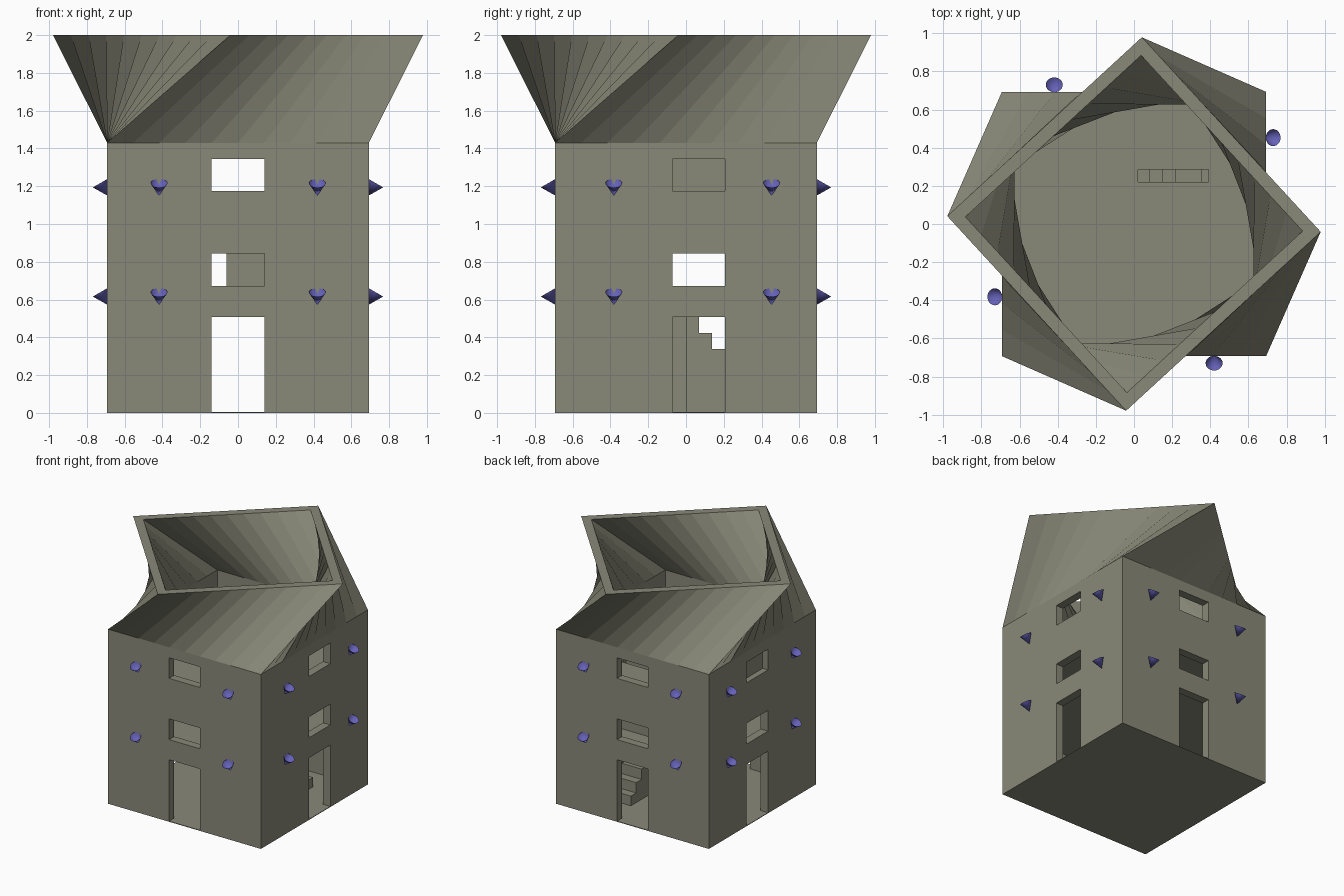
import bpy, bmesh, math
from mathutils import Matrix, Vector

if "Cube" in bpy.data.objects:
    bpy.data.objects.remove(bpy.data.objects["Cube"])

HALF, INNER = 0.693, 0.626      # outer and inner half width
EAVES, TOP = 1.43, 2.0
TWIST = math.radians(42.6)
SEGS = 10                       # strips per side of the twisted crown


def material(name, rgb):
    m = bpy.data.materials.new(name)
    m.diffuse_color = (*rgb, 1)
    m.use_nodes = True
    m.node_tree.nodes["Principled BSDF"].inputs["Base Color"].default_value = m.diffuse_color
    return m


STONE = material("grey_stone", (0.25, 0.25, 0.19))
PURPLE = material("purple_lamp", (0.13, 0.12, 0.48))


def add_object(name, bm, mat):
    bmesh.ops.recalc_face_normals(bm, faces=bm.faces)
    me = bpy.data.meshes.new(name)
    bm.to_mesh(me)
    bm.free()
    me.materials.append(mat)
    ob = bpy.data.objects.new(name, me)
    bpy.context.collection.objects.link(ob)
    return ob


def box(name, x, y, z, mat=STONE):
    bm = bmesh.new()
    size = [b - a for a, b in (x, y, z)]
    mid = [(a + b) / 2 for a, b in (x, y, z)]
    bmesh.ops.create_cube(bm, size=1, matrix=Matrix.Translation(mid) @ Matrix.Diagonal((*size, 1)))
    return add_object(name, bm, mat)


def cut(ob, x, y, z):
    cutter = box("cutter", x, y, z)
    cutter.hide_render = True
    mod = ob.modifiers.new("cut", "BOOLEAN")
    mod.operation, mod.solver, mod.object = "DIFFERENCE", "EXACT", cutter
    bpy.context.view_layer.objects.active = ob
    bpy.ops.object.modifier_apply(modifier=mod.name)
    bpy.data.objects.remove(cutter)


# Tower walls: hollow box with doors and two rows of windows cut right through
walls = box("tower_walls", (-HALF, HALF), (-HALF, HALF), (0, EAVES))
cut(walls, (-INNER, INNER), (-INNER, INNER), (0.005, 1.6))
for z in ((0.005, 0.508), (0.673, 0.843), (1.175, 1.344)):
    cut(walls, (-0.14, 0.14), (-1, 1), z)
    cut(walls, (-1, 1), (-0.072, 0.206), z)

# Blind panel closing the upper left window
box("blind_window_panel", (-0.645, -0.627), (-0.072, 0.206), (1.175, 1.344))

# Floors, the upper one with a narrow stair slot
box("middle_floor", (-0.63, 0.63), (-0.63, 0.63), (0.515, 0.59))
upper = box("upper_floor", (-0.63, 0.63), (-0.63, 0.63), (1.01, 1.09))
cut(upper, (0.02, 0.39), (0.22, 0.285), (0.9, 1.2))


# Stairs: joined step blocks
def steps(name, boxes):
    bm = bmesh.new()
    for x, y, z in boxes:
        size = [b - a for a, b in (x, y, z)]
        mid = [(a + b) / 2 for a, b in (x, y, z)]
        bmesh.ops.create_cube(bm, size=1, matrix=Matrix.Translation(mid) @ Matrix.Diagonal((*size, 1)))
    return add_object(name, bm, STONE)


R, D = 0.0845, 0.069            # riser and tread
steps("lower_stairs", [((0.21, 0.39), (D * (5 - i), D * (6 - i)), (0.005, R * (i + 1)))
                       for i in range(6)])
box("stair_landing", (0.21, 0.36), (-0.14, 0), (0.005, 0.515))
steps("upper_stairs", [((-0.06 + D * i, -0.06 + D * (i + 1)), (0.215, 0.37),
                        (0.59, min(0.85 + 0.04 * i, 1.005))) for i in range(6)])


# Twisted crown: straight ruled strips from the eaves square to the turned square
def square_ring(bm, half, z, angle):
    corners = [Vector((half * sx, half * sy, z)) for sx, sy in ((-1, -1), (1, -1), (1, 1), (-1, 1))]
    rot = Matrix.Rotation(angle, 3, "Z")
    return [bm.verts.new(rot @ corners[i].lerp(corners[(i + 1) % 4], k / SEGS))
            for i in range(4) for k in range(SEGS)]


bm = bmesh.new()
rings = [square_ring(bm, HALF, EAVES, 0), square_ring(bm, HALF, TOP, TWIST),
         square_ring(bm, INNER, TOP, TWIST), square_ring(bm, INNER, EAVES, 0)]
n = 4 * SEGS
for a, b in zip(rings, rings[1:] + rings[:1]):
    for i in range(n):
        j = (i + 1) % n
        bm.faces.new((a[i], a[j], b[j], b[i]))
add_object("twisted_crown", bm, STONE)


# Wall lamps: hollow cones, point down, leaning out from the wall
def lamp(name, x, y, z, turn):
    bm = bmesh.new()
    count, radius, depth = 24, 0.0445, 0.075
    ring = [bm.verts.new((radius * math.cos(2 * math.pi * i / count),
                          radius * math.sin(2 * math.pi * i / count), 0)) for i in range(count)]
    for tip_z in (-depth, -depth + 0.006):
        tip = bm.verts.new((0, 0, tip_z))
        for i in range(count):
            bm.faces.new((ring[i], ring[(i + 1) % count], tip))
    m = (Matrix.Translation((x, y, z)) @ Matrix.Rotation(turn, 4, "Z")
         @ Matrix.Rotation(math.radians(30), 4, "X"))
    bm.transform(m)
    ob = add_object(name, bm, PURPLE)
    for p in ob.data.polygons:
        p.use_smooth = True
    bpy.ops.object.select_all(action="DESELECT")
    ob.select_set(True)
    bpy.context.view_layer.objects.active = ob
    bpy.ops.object.shade_smooth_by_angle(angle=math.radians(40))


OUT = 0.73
for z in (0.638, 1.216):
    for s in (-1, 1):
        for x in (-0.418, 0.42):
            lamp("wall_lamp", x, s * OUT, z, 0 if s < 0 else math.pi)
        for y in (-0.382, 0.453):
            lamp("wall_lamp", s * OUT, y, z, s * math.pi / 2)
